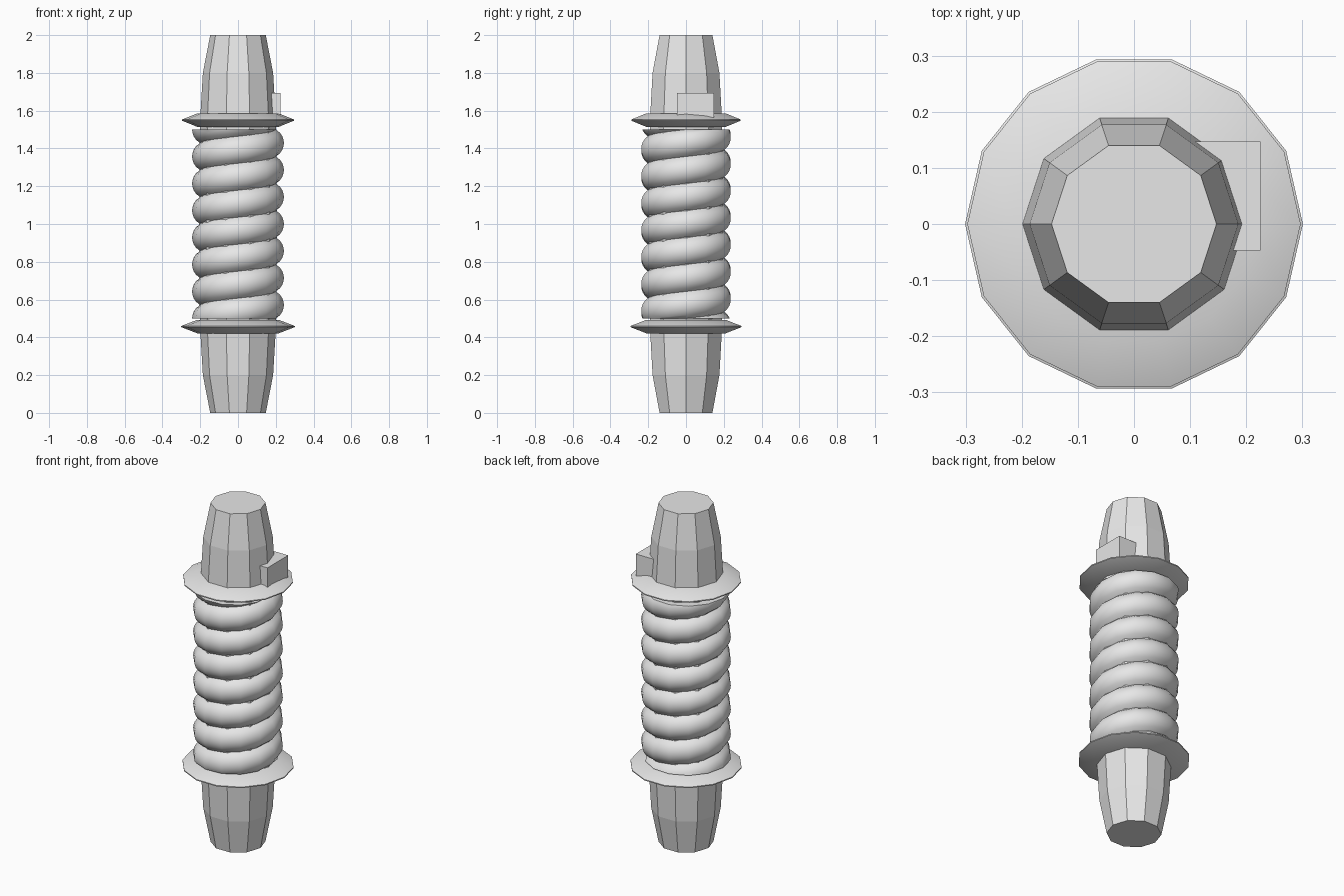
import bpy, bmesh, math
from mathutils import Vector

cube = bpy.data.objects.get("Cube")
if cube:
    bpy.data.objects.remove(cube, do_unlink=True)

grey = bpy.data.materials.new("light grey")
grey.use_nodes = True
grey.diffuse_color = (0.8, 0.8, 0.8, 1)
grey.node_tree.nodes["Principled BSDF"].inputs["Base Color"].default_value = (0.8, 0.8, 0.8, 1)


def finish(bm, name, smooth=None):
    bmesh.ops.recalc_face_normals(bm, faces=bm.faces)
    mesh = bpy.data.meshes.new(name)
    bm.to_mesh(mesh)
    bm.free()
    mesh.materials.append(grey)
    obj = bpy.data.objects.new(name, mesh)
    bpy.context.collection.objects.link(obj)
    if smooth:
        bpy.ops.object.select_all(action='DESELECT')
        obj.select_set(True)
        bpy.context.view_layer.objects.active = obj
        bpy.ops.object.shade_smooth_by_angle(angle=math.radians(smooth))
    return obj


def lathe(name, profile, sides, smooth=None):
    """Turn (radius, z) points around the z axis and cap both ends."""
    bm = bmesh.new()
    rings = []
    for r, z in profile:
        rings.append([bm.verts.new((r * math.cos(math.tau * i / sides),
                                    r * math.sin(math.tau * i / sides), z))
                      for i in range(sides)])
    for low, high in zip(rings, rings[1:]):
        for i in range(sides):
            j = (i + 1) % sides
            bm.faces.new((low[i], low[j], high[j], high[i]))
    bm.faces.new(rings[0])
    bm.faces.new(rings[-1])
    return finish(bm, name, smooth)


# Faceted tapered body, running through the whole grip
lathe("body", [(0.147, 0), (0.186, 0.2), (0.2, 0.44), (0.206, 1.0),
               (0.2, 1.56), (0.186, 1.8), (0.147, 2)], 10)

# Sharp-rimmed collars at either end of the grip
for name, mid, rim in (("lower_collar", 0.457, 0.301), ("upper_collar", 1.55, 0.297)):
    lathe(name, [(0.215, mid - 0.036), (rim, mid - 0.003),
                 (rim, mid + 0.003), (0.215, mid + 0.036)], 14, 40)

# Coiled grip: an arc swept along a helix, trimmed flat at both ends
SIDES, TURNS, STEPS = 14, 7, 8
pitch = 1 / TURNS
half = pitch / 2
radius = 0.082
centre = 0.243 - radius
bm = bmesh.new()
grid = []
for i in range((TURNS + 2) * SIDES + 1):
    a = math.pi + math.tau * i / SIDES
    base = 0.5 - pitch + pitch * i / SIDES
    row = []
    for k in range(STEPS + 1):
        h = half * (2 * k / STEPS - 1)
        r = centre + math.sqrt(radius ** 2 - h ** 2)
        row.append(bm.verts.new((r * math.cos(a), r * math.sin(a), base + h)))
    grid.append(row)
for p, q in zip(grid, grid[1:]):
    for k in range(STEPS):
        bm.faces.new((p[k], q[k], q[k + 1], p[k + 1]))
bmesh.ops.remove_doubles(bm, verts=bm.verts, dist=0.0005)
for z, up in ((0.5, -1), (1.5, 1)):
    bmesh.ops.bisect_plane(bm, geom=bm.verts[:] + bm.edges[:] + bm.faces[:],
                           plane_co=(0, 0, z), plane_no=(0, 0, up), clear_outer=True)
    # Close the trimmed end
    ends = [e for e in bm.edges if e.is_boundary and
            all(abs(v.co.z - z) < 0.0005 for v in e.verts)]
    bmesh.ops.holes_fill(bm, edges=ends, sides=0)
finish(bm, "coiled_grip", 50)

# Small block switch beside the upper collar
bm = bmesh.new()
bmesh.ops.create_cube(bm, size=1)
bmesh.ops.scale(bm, vec=(0.125, 0.194, 0.13), verts=bm.verts)
bmesh.ops.translate(bm, vec=Vector((0.1625, 0.05, 1.628)), verts=bm.verts)
finish(bm, "switch")
